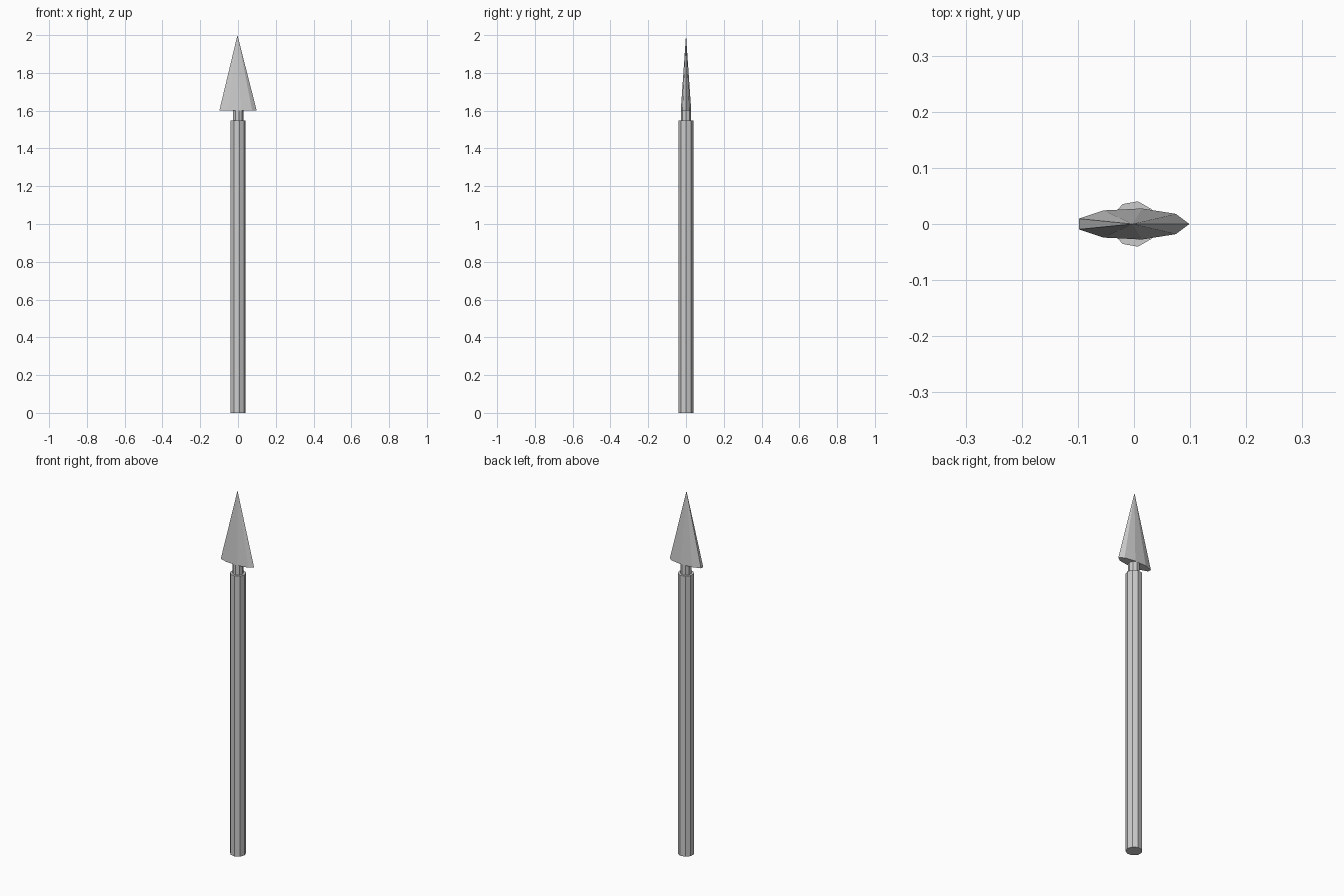
import bpy

if "Cube" in bpy.data.objects:
    bpy.data.objects.remove(bpy.data.objects["Cube"])

SIDES = 9


def tapered(name, r_bottom, r_top, z0, z1, scale_y=1.0, x=0.0):
    """Nine-sided prism or cone with a corner pointing to +x."""
    bpy.ops.mesh.primitive_cone_add(vertices=SIDES, radius1=r_bottom, radius2=r_top,
                                    depth=z1 - z0, location=(0, 0, (z0 + z1) / 2))
    obj = bpy.context.object
    obj.name = name
    # put corner 0 on the +x axis, then flatten
    for v in obj.data.vertices:
        vx, vy = v.co.x, v.co.y
        v.co.x, v.co.y = vy, -vx * scale_y
    obj.location.x = x
    return obj


# Long handle
tapered("shaft", 0.041, 0.041, 0.0, 1.547)
# Thin collar joining handle and blade
tapered("neck", 0.028, 0.028, 1.547, 1.602)
# Flattened pointed blade
tapered("spear_head", 0.1015, 0.0, 1.602, 2.0, scale_y=0.276, x=-0.003)
